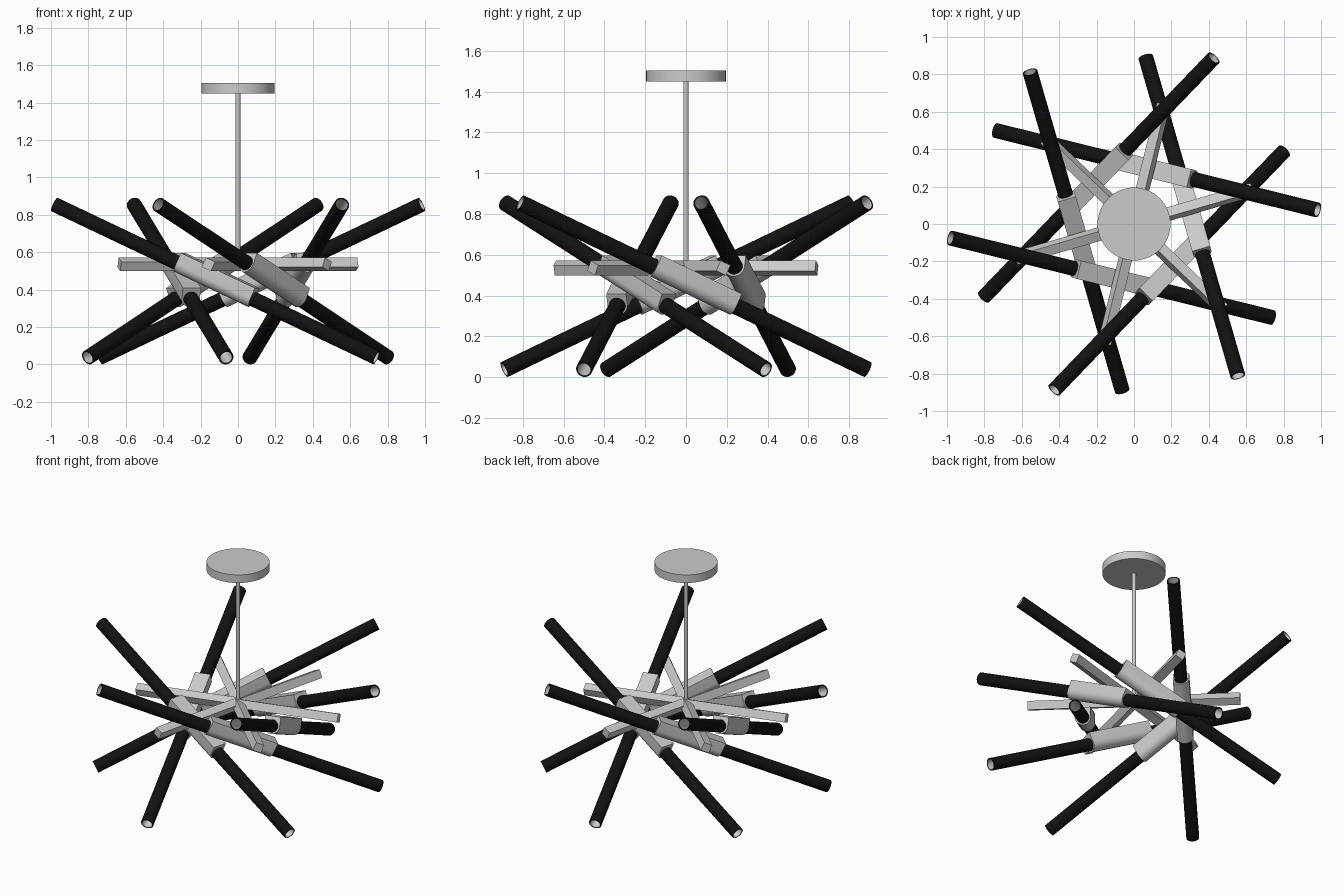
import bpy, bmesh, math
from mathutils import Vector, Matrix

if "Cube" in bpy.data.objects:
    bpy.data.objects.remove(bpy.data.objects["Cube"])

black = bpy.data.materials.new("black_finish")
black.diffuse_color = (0.006, 0.006, 0.006, 1)
black.use_nodes = True
black.node_tree.nodes["Principled BSDF"].inputs["Base Color"].default_value = black.diffuse_color

def finish(name, bm, matrix, mat=None, smooth=True):
    bmesh.ops.recalc_face_normals(bm, faces=bm.faces)
    me = bpy.data.meshes.new(name)
    bm.to_mesh(me)
    bm.free()
    ob = bpy.data.objects.new(name, me)
    bpy.context.collection.objects.link(ob)
    ob.matrix_world = matrix
    if mat:
        me.materials.append(mat)
    if smooth:
        bpy.ops.object.select_all(action='DESELECT')
        ob.select_set(True)
        bpy.context.view_layer.objects.active = ob
        bpy.ops.object.shade_smooth_by_angle(angle=math.radians(35))
    return ob

def prism(name, outline, x0, x1, matrix, smooth=True):
    """Extrude a (y, z) outline along local x."""
    bm = bmesh.new()
    face = bm.faces.new([bm.verts.new((x0, y, z)) for y, z in outline])
    new = bmesh.ops.extrude_face_region(bm, geom=[face])["geom"]
    bmesh.ops.translate(bm, vec=(x1 - x0, 0, 0),
                        verts=[v for v in new if isinstance(v, bmesh.types.BMVert)])
    return finish(name, bm, matrix, None, smooth)

def lathe(name, profile, matrix, mat=None, n=32, closed=False):
    """Revolve (x, radius) points round local x."""
    bm = bmesh.new()
    rings = [[bm.verts.new((x, r * math.cos(2 * math.pi * i / n), r * math.sin(2 * math.pi * i / n)))
              for i in range(n)] for x, r in profile]
    for a, b in zip(rings, rings[1:]):
        for i in range(n):
            j = (i + 1) % n
            bm.faces.new((a[i], a[j], b[j], b[i]))
    if closed:
        bm.faces.new(rings[0])
        bm.faces.new(rings[-1])
    return finish(name, bm, matrix, mat)

def frame(origin, x, y, z):
    m = Matrix((x, y, z)).transposed().to_4x4()
    m.translation = origin
    return m

# one rod: lower end, upper end and its local axes
low, high = Vector((-0.74, 0.50, 0.037)), Vector((0.981, 0.075, 0.855))
along = (high - low).normalized()
out = Vector((-along.y, along.x, 0)).normalized()
up = along.cross(out)
half = (high - low).length / 2
mid = (low + high) / 2
S, R, RI = 0.225, 0.04, 0.033

# sleeve section: flat top, round underside
sleeve = [(-0.05, 0.062), (0.05, 0.062)] + \
         [(0.05 * math.cos(t * math.pi / 16), -0.05 * math.sin(t * math.pi / 16)) for t in range(17)]
a = 0.0275
square = [(-a, -a), (a, -a), (a, a), (-a, a)]

for k in range(6):
    turn = Matrix.Rotation(k * math.pi / 3, 4, 'Z')
    rod = turn @ frame(mid, along, out, up)
    prism(f"rod_sleeve_{k}", sleeve, -S, S, rod)
    for side, s in (("upper", 1), ("lower", -1)):
        # black shell with open end and pale lining
        lathe(f"{side}_tube_{k}", [(s * 0.21, R), (s * half, R), (s * half, RI)], rod, black)
        lathe(f"{side}_tube_lining_{k}", [(s * half, RI), (s * 0.23, RI), (s * 0.23, 0.002)], rod)
    # radial arm, tilted to lie flat on the sleeve
    arm = turn @ frame(Vector((0, 0, 0.535)), out, -along, up)
    prism(f"radial_arm_{k}", square, 0, 0.66, arm, False)

# hanging stem and ceiling plate
upright = Matrix.Rotation(-math.pi / 2, 4, 'Y')
lathe("stem", [(0.52, 0.013), (1.46, 0.013)], upright, None, 24, True)
lathe("ceiling_plate", [(1.45, 0.195), (1.505, 0.195)], upright, None, 64, True)
